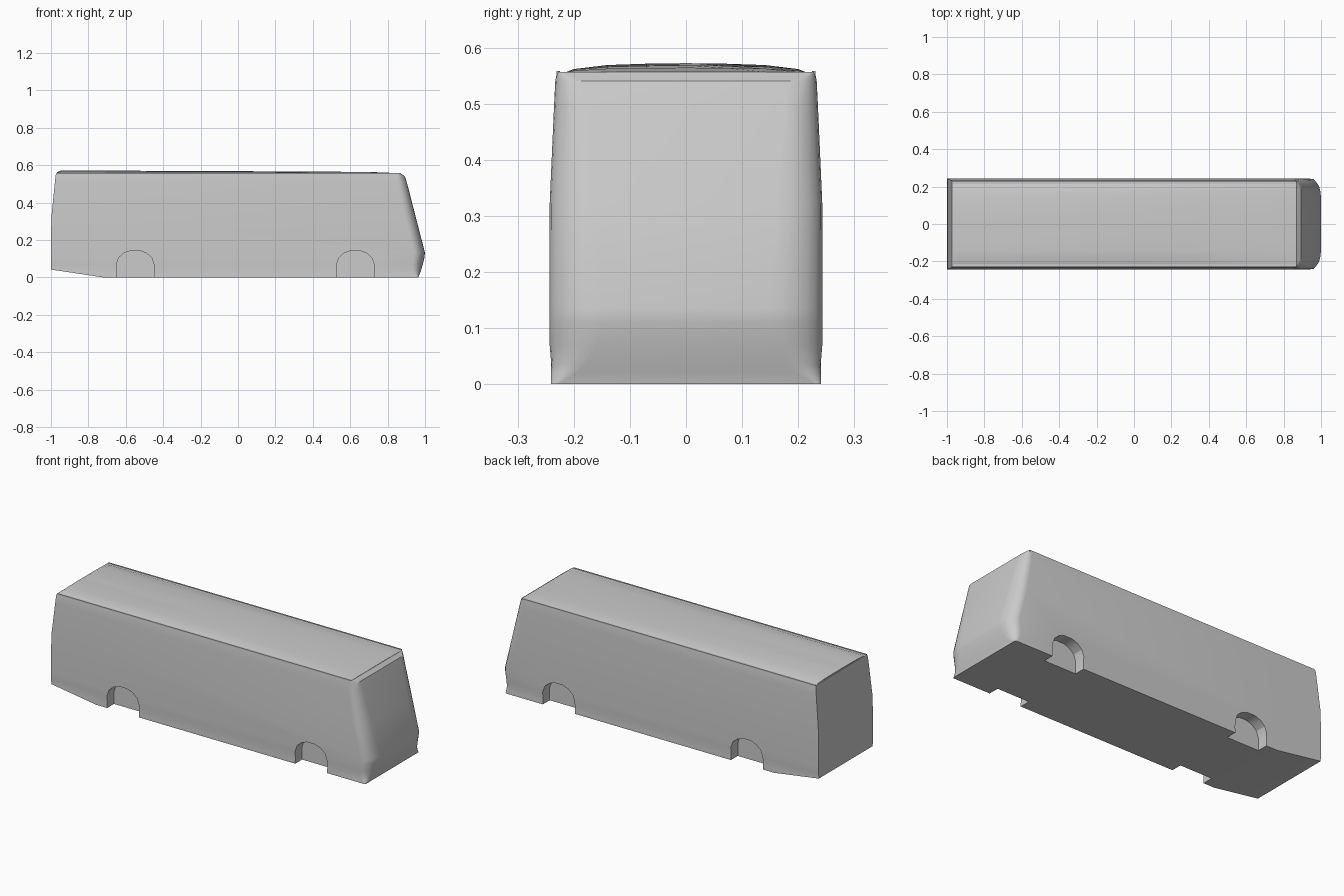
import bpy, bmesh, math

if "Cube" in bpy.data.objects:
    bpy.data.objects.remove(bpy.data.objects["Cube"])


def make_object(name, bm):
    bmesh.ops.recalc_face_normals(bm, faces=bm.faces)
    me = bpy.data.meshes.new(name)
    bm.to_mesh(me)
    bm.free()
    ob = bpy.data.objects.new(name, me)
    bpy.context.collection.objects.link(ob)
    return ob


def smooth(ob, angle=22):
    bpy.ops.object.select_all(action='DESELECT')
    ob.select_set(True)
    bpy.context.view_layer.objects.active = ob
    bpy.ops.object.shade_smooth_by_angle(angle=math.radians(angle))


def loft(name, rings, closed=True):
    """Skin mirrored rings and cap both ends with strips."""
    bm = bmesh.new()
    vs = [[bm.verts.new(p) for p in r] for r in rings]
    n = len(vs[0])
    for a, b in zip(vs, vs[1:]):
        for i in range(n):
            j = (i + 1) % n
            bm.faces.new((a[i], a[j], b[j], b[i]))
    for r in (vs[0], vs[-1]):
        for i in range(n // 2 - 1):
            bm.faces.new((r[i], r[i + 1], r[n - 2 - i], r[n - 1 - i]))
    return make_object(name, bm)


def body_ring(z, w, rear, front, depth, lateral):
    """Plan outline at one height, with rounded front corners."""
    half = [(rear, -w, max(z, 0.042 + z * 0.08)), (-0.72, -w, z)]
    for k in range(7):
        a = math.pi / 2 * k / 6
        half.append((front - depth + depth * math.sin(a),
                     -(w - lateral + lateral * math.cos(a)), z))
    return half + [(x, -y, zz) for x, y, zz in reversed(half)]


# Body shell: height, half width, rear x, front x, corner depth, corner width
levels = [
    (0.000, 0.241, -1.000, 0.965, 0.010, 0.010),
    (0.020, 0.241, -1.000, 0.972, 0.030, 0.045),
    (0.035, 0.240, -1.000, 0.978, 0.045, 0.060),
    (0.070, 0.243, -1.000, 0.988, 0.055, 0.085),
    (0.110, 0.243, -1.000, 0.998, 0.060, 0.095),
    (0.135, 0.243, -1.000, 0.999, 0.060, 0.095),
    (0.320, 0.243, -0.998, 0.951, 0.060, 0.080),
    (0.500, 0.235, -0.980, 0.905, 0.050, 0.060),
    (0.540, 0.233, -0.976, 0.892, 0.040, 0.050),
    (0.556, 0.230, -0.973, 0.870, 0.010, 0.012),
]
body = loft("bus_body", [body_ring(*l) for l in levels])

# Wheel arch recesses cut from both sides
half_arch = [(0.1, -0.1), (0.1, 0.07), (0.088, 0.105), (0.06, 0.13), (0.025, 0.143)]
arch = half_arch + [(-x, z) for x, z in reversed(half_arch)]
for cx in (-0.55, 0.627):
    for s in (-1, 1):
        bm = bmesh.new()
        f = bm.faces.new([bm.verts.new((cx + x, s * 0.18, z)) for x, z in arch])
        ext = bmesh.ops.extrude_face_region(bm, geom=[f])
        bmesh.ops.translate(bm, vec=(0, s * 0.12, 0), verts=[
            v for v in ext["geom"] if isinstance(v, bmesh.types.BMVert)])
        cutter = make_object("arch_cutter", bm)
        cutter.hide_render = True
        mod = body.modifiers.new("arch", 'BOOLEAN')
        mod.operation = 'DIFFERENCE'
        mod.solver = 'EXACT'
        mod.object = cutter
        bpy.context.view_layer.objects.active = body
        bpy.ops.object.modifier_apply(modifier=mod.name)
        bpy.data.objects.remove(cutter)
smooth(body)

# Crowned roof panel, highest toward the rear
def roof_ring(x, crown):
    half = [(0.214, 0.0), (0.2, 0.35), (0.14, 0.8), (0.07, 0.95), (0.01, 1.0)]
    top = [(x, -y, 0.556 + crown * h) for y, h in half]
    top += [(x, -p[1], p[2]) for p in reversed(top)]
    return [(x, -0.214, 0.55)] + top + [(x, 0.214, 0.55)]

roof = loft("roof_panel", [roof_ring(-0.968, 0.006), roof_ring(-0.945, 0.016),
                           roof_ring(0.0, 0.012), roof_ring(0.7, 0.008),
                           roof_ring(0.868, 0.001)])
smooth(roof)

# Rain gutters along the roof edges
for s, side in ((-1, "right"), (1, "left")):
    bm = bmesh.new()
    bmesh.ops.create_cube(bm, size=1)
    bmesh.ops.scale(bm, vec=(1.835, 0.006, 0.008), verts=bm.verts)
    bmesh.ops.translate(bm, vec=(-0.0525, s * 0.228, 0.5545), verts=bm.verts)
    make_object("roof_gutter_" + side, bm)
